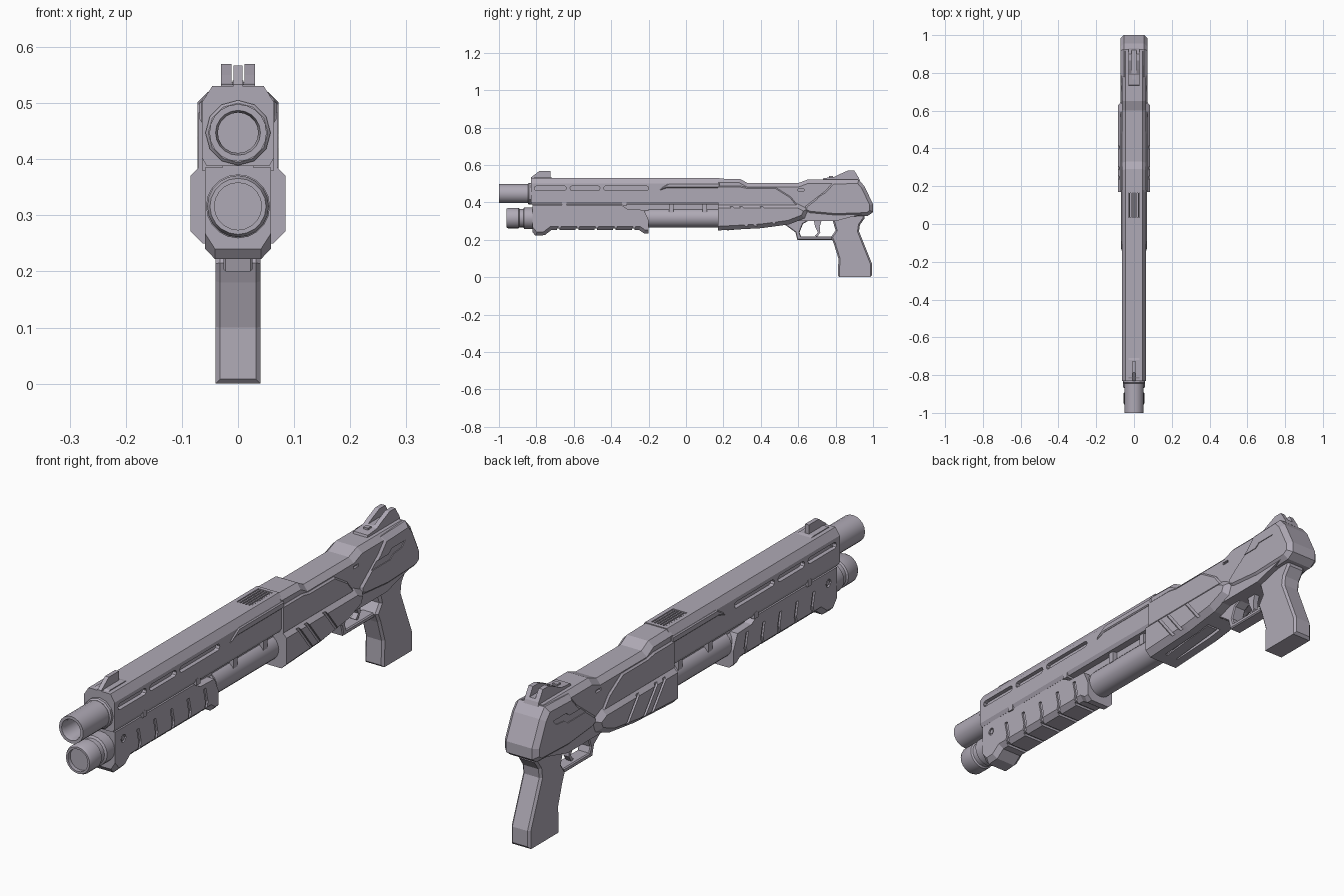
import bpy, bmesh, math

if "Cube" in bpy.data.objects:
    bpy.data.objects.remove(bpy.data.objects["Cube"])

gunmetal = bpy.data.materials.new('gunmetal')
gunmetal.diffuse_color = (.43, .40, .465, 1)
gunmetal.use_nodes = True
gunmetal.node_tree.nodes["Principled BSDF"].inputs["Base Color"].default_value = gunmetal.diffuse_color


def add(name, bm):
    bmesh.ops.recalc_face_normals(bm, faces=bm.faces)
    me = bpy.data.meshes.new(name)
    bm.to_mesh(me)
    bm.free()
    me.materials.append(gunmetal)
    ob = bpy.data.objects.new(name, me)
    bpy.context.collection.objects.link(ob)
    return ob


def extrude(bm, pts, a, b, axis='x'):
    """Extrude a (y,z) profile along x, or an (x,z) section along y."""
    def place(p, d):
        return (d, p[0], p[1]) if axis == 'x' else (p[0], d, p[1])
    lo = [bm.verts.new(place(p, a)) for p in pts]
    hi = [bm.verts.new(place(p, b)) for p in pts]
    bm.faces.new(lo)
    bm.faces.new(hi[::-1])
    for i in range(len(pts)):
        j = (i + 1) % len(pts)
        bm.faces.new((lo[i], hi[i], hi[j], lo[j]))


def prism(name, pts, w, chamfer=0, pick=lambda m: True):
    """Symmetric side profile with chamfered rims."""
    bm = bmesh.new()
    extrude(bm, pts, -w, w)
    bmesh.ops.recalc_face_normals(bm, faces=bm.faces)
    if chamfer:
        rim = [e for e in bm.edges if abs(e.verts[0].co.x - e.verts[1].co.x) < 1e-5
               and pick((e.verts[0].co + e.verts[1].co) / 2)]
        bmesh.ops.bevel(bm, geom=rim, offset=chamfer, segments=1, profile=0.5,
                        affect='EDGES', clamp_overlap=True)
    return add(name, bm)


def section(name, half, y0, y1):
    """Mirrored cross-section extruded along y."""
    bm = bmesh.new()
    extrude(bm, half + [(-x, z) for x, z in reversed(half)], y0, y1, 'y')
    return add(name, bm)


def box(y0, y1, z0, z1):
    return [(y0, z0), (y1, z0), (y1, z1), (y0, z1)]


def capsule(y0, y1, z, r):
    arc = [math.radians(a) for a in (-90, -45, 0, 45, 90)]
    return ([(y1 - r + r * math.cos(a), z + r * math.sin(a)) for a in arc] +
            [(y0 + r - r * math.cos(a), z - r * math.sin(a)) for a in arc])


def cut(ob, profiles, a, b, both=True):
    """Subtract profiles between x=a and x=b, on both sides if wanted."""
    bm = bmesh.new()
    for p in profiles:
        extrude(bm, p, a, b)
        if both:
            extrude(bm, p, -b, -a)
    tool = add('cutter', bm)
    tool.hide_render = True
    m = ob.modifiers.new('cut', 'BOOLEAN')
    m.operation, m.solver, m.object = 'DIFFERENCE', 'EXACT', tool
    bpy.context.view_layer.objects.active = ob
    bpy.ops.object.modifier_apply(modifier='cut')
    bpy.data.objects.remove(tool)


def lathe(name, prof, z, seg=20):
    """Revolve (y, radius) points around a y-parallel axis."""
    bm = bmesh.new()
    rings = [[bm.verts.new((r * math.cos(math.tau * i / seg), y, z + r * math.sin(math.tau * i / seg)))
              for i in range(seg)] for y, r in prof]
    for p, q in zip(rings, rings[1:]):
        for i in range(seg):
            j = (i + 1) % seg
            bm.faces.new((p[i], p[j], q[j], q[i]))
    bm.faces.new(rings[0])
    bm.faces.new(rings[-1])
    ob = add(name, bm)
    bpy.ops.object.select_all(action='DESELECT')
    ob.select_set(True)
    bpy.context.view_layer.objects.active = ob
    bpy.ops.object.shade_smooth_by_angle(angle=math.radians(30))
    return ob


# Barrel and magazine tube
lathe('barrel', [(-.82, .036), (-.985, .036), (-1, .04), (-1, .051), (-.6, .051)], .447)
lathe('barrel_collar', [(-.845, .053), (-.84, .058), (-.8, .058)], .447, 12)
lathe('magazine_tube', [(-.84, .047), (-.2, .047), (-.2, .052), (.2, .052)], .318)
lathe('magazine_cap', [(-.945, .038), (-.945, .042), (-.96, .042), (-.96, .05), (-.95, .055), (-.895, .055),
                       (-.89, .049), (-.87, .049), (-.865, .057), (-.82, .057)], .316)

# Barrel shroud with side slots and top ridged hatch
shroud = section('barrel_shroud', [(.056, .388), (.064, .402), (.064, .502), (.046, .53)], -.83, .18)
cut(shroud, [capsule(y0, y1, .476, .012) for y0, y1 in ((-.81, -.64), (-.62, -.46), (-.44, -.2))], .048, .08)
cut(shroud, [box(.035, .165, .518, .56)], -.03, .03, False)
for i in range(5):
    bm = bmesh.new()
    x = (i - 2) * .012
    extrude(bm, box(.035, .165, .51, .528), x - .003, x + .003)
    add(f'hatch_rib_{i + 1}', bm)
section('under_barrel_rail', [(.028, .345), (.028, .4)], -.82, .18)
prism('shroud_side_panel', [(-.14, .465), (-.13, .478), (-.09, .503), (.18, .503), (.18, .478),
                            (-.1, .478)], .069, .004)
for y in (-.65, -.33):
    prism('shroud_clip', box(y - .012, y + .012, .38, .405), .0645)
for y in (-.08, .1):
    prism('tube_clip', box(y - .012, y + .012, .345, .392), .046)

# Sliding fore-end with slanted grip grooves
fore = prism('fore_end', [(-.82, .385), (-.82, .24), (-.805, .222), (-.755, .225), (-.72, .252), (-.25, .252),
                          (-.225, .235), (-.2, .235), (-.2, .305), (-.225, .36), (-.31, .363),
                          (-.345, .385)], .059, .018, lambda m: m.z < .265)
ys = (-.69, -.59, -.49, -.39, -.29)
cut(fore, [[(y, .24), (y + .014, .24), (y + .026, .29), (y + .014, .345), (y, .345), (y + .012, .29)]
           for y in ys], .052, .08)
cut(fore, [box(y, y + .014, .22, .261) for y in ys], -.07, .07, False)
cut(fore, [capsule(-.785, -.755, .343, .015)], .052, .08)
prism('fore_end_pin', capsule(-.779, -.761, .343, .009), .057)

# Receiver core, upper cover and wide lower cheeks
core = prism('receiver', [(.17, .3), (.17, .527), (.29, .525), (.33, .503), (.6, .503), (.65, .522), (.92, .522),
                          (.95, .34), (.8, .3)], .064, .02, lambda m: m.z > .48)
cut(core, [box(.28, .31, .462, .472), box(.6, .63, .462, .472)], .055, .08)
prism('receiver_cover', [(.17, .38), (.17, .488), (.29, .488), (.33, .48), (.48, .48), (.56, .43), (.6, .38)],
      .071, .006, lambda m: m.y > .18)
cheek = prism('lower_receiver', [(.17, .25), (.17, .392), (.6, .392), (.655, .365), (.635, .315), (.55, .282),
                                 (.4, .262)], .085, .022, lambda m: m.y > .18)
cut(cheek, [[(y, .41), (y + .016, .41), (y + .126, .27), (y + .11, .27)] for y in (.21, .26, .37)], .077, .1)
cut(cheek, [[(.22, .2), (.22, .285), (.44, .295), (.5, .25), (.5, .2)]], -.03, .03, False)
prism('shell_lifter', [(.22, .25), (.22, .256), (.46, .282), (.46, .274)], .022)

# Rear housing with shallow side pocket
rear = prism('rear_housing', [(.625, .35), (.63, .385), (.74, .47), (.78, .515), (.925, .52), (.955, .485),
                              (1, .39), (1, .348), (.972, .328), (.8, .322), (.66, .335)], .072, .018)
cut(rear, [[(.7, .42), (.73, .445), (.8, .445), (.82, .46), (.9, .46), (.88, .44), (.83, .435), (.81, .42)]],
    .069, .09)

# Pistol grip, trigger and guard
prism('pistol_grip', [(.775, .335), (.8, .25), (.775, .215), (.79, .18), (.815, .1), (.812, .008), (.82, 0),
                      (.985, 0), (.995, .01), (.995, .07), (.925, .245), (.93, .28), (.955, .315),
                      (.955, .335)], .04, .019, lambda m: m.z > .012)
prism('trigger_guard', [(.52, .31), (.53, .28), (.585, .24), (.595, .2), (.8, .2), (.8, .218), (.615, .218),
                        (.607, .24), (.625, .285), (.66, .305), (.66, .32)], .026, .004)
prism('trigger', [(.68, .32), (.69, .27), (.706, .24), (.69, .222), (.702, .216), (.718, .24), (.715, .27),
                  (.73, .32)], .011)

# Sights
prism('front_sight', [(-.83, .525), (-.83, .533), (-.785, .567), (-.725, .567), (-.725, .525)], .008)
prism('front_sight_base', [(-.83, .525), (-.81, .533), (-.72, .533), (-.69, .525)], .03)
sight = prism('rear_sight', [(.73, .515), (.735, .53), (.79, .535), (.82, .55), (.865, .57), (.9, .57),
                             (.925, .53), (.93, .515)], .03)
cut(sight, [box(.76, .95, .538, .6)], -.012, .012, False)
prism('rear_sight_screw', box(.765, .785, .53, .54), .01)
